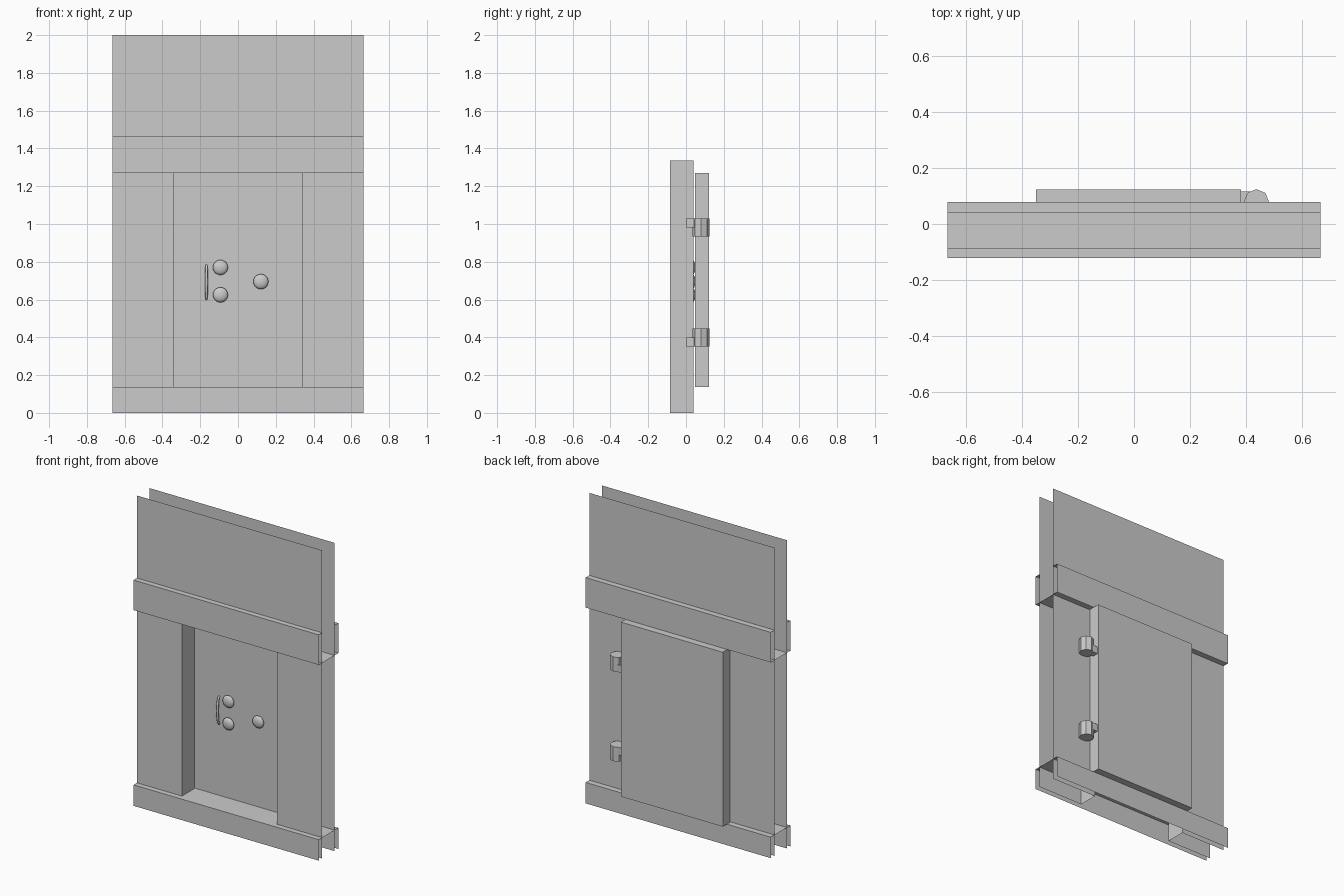
import bpy, bmesh, math
from mathutils import Matrix

if "Cube" in bpy.data.objects:
    bpy.data.objects.remove(bpy.data.objects["Cube"])

W = 0.665                      # half width of the wall
X0, X1 = -0.342, 0.339         # doorway sides
F, B = -0.086, 0.041           # front and back wall sheets
BF, BB = -0.121, 0.079         # outer faces of the trim bands


def finish(name, bm):
    bmesh.ops.remove_doubles(bm, verts=bm.verts, dist=1e-5)
    bmesh.ops.recalc_face_normals(bm, faces=bm.faces)
    me = bpy.data.meshes.new(name)
    bm.to_mesh(me)
    bm.free()
    ob = bpy.data.objects.new(name, me)
    bpy.context.collection.objects.link(ob)
    return ob


def sheet(bm, a, b):
    """Rectangle between opposite corners that share one coordinate."""
    i = next(k for k in range(3) if abs(a[k] - b[k]) < 1e-9)
    u, v = [k for k in range(3) if k != i]
    pts = []
    for p, q in ((a, a), (b, a), (b, b), (a, b)):
        c = list(a)
        c[u], c[v] = p[u], q[v]
        pts.append(bm.verts.new(c))
    bm.faces.new(pts)


def box(name, a, b):
    bm = bmesh.new()
    size = [b[k] - a[k] for k in range(3)]
    mid = [(b[k] + a[k]) / 2 for k in range(3)]
    bmesh.ops.create_cube(bm, size=1, matrix=Matrix.Translation(mid) @ Matrix.Diagonal((*size, 1)))
    return finish(name, bm)


# wall: two open sheets with a doorway, joined by the jambs
bm = bmesh.new()
for y in (F, B):
    sheet(bm, (-W, y, 0), (X0, y, 1.335))
    sheet(bm, (X1, y, 0), (W, y, 1.335))
    for a, b in ((-W, X0), (X0, X1), (X1, W)):
        sheet(bm, (a, y, 1.335), (b, y, 2))
for x in (X0, X1):
    sheet(bm, (x, F, 0), (x, B, 1.335))
finish("wall", bm)

# trim bands: open channels wrapping both sides of the wall
bm = bmesh.new()
for y, inner in ((BF, F), (BB, B)):
    sheet(bm, (-W, y, 1.27), (W, y, 1.465))
    sheet(bm, (-W, y, 1.465), (W, inner, 1.465))
sheet(bm, (-W, BF, 1.27), (W, BB, 1.27))
finish("lintel_band", bm)

bm = bmesh.new()
for y in (BF, BB):
    sheet(bm, (-W, y, 0), (W, y, 0.136))
sheet(bm, (-W, BF, 0.136), (W, BB, 0.136))
finish("sill_band", bm)

# door slab behind the opening
DF = 0.047
box("door", (-0.35, DF, 0.137), (0.381, 0.123, 1.269))

# hinges: eight-sided barrel, door arm and wall arm, mirrored top and bottom
for name, z_in, z_out in (("upper", 0.934, 1.028), ("lower", 0.446, 0.352)):
    zm = (z_in + z_out) / 2
    bm = bmesh.new()
    bmesh.ops.create_cone(bm, cap_ends=True, segments=8, radius1=0.045, radius2=0.045,
                          depth=abs(z_out - z_in), matrix=Matrix.Translation((0.436, 0.079, zm)))
    finish(name + "_hinge_barrel", bm)
    lo, hi = sorted((z_in, zm))
    box(name + "_hinge_door_arm", (0.375, 0.075, lo), (0.43, 0.115, hi))
    lo, hi = sorted((zm, z_out))
    box(name + "_hinge_wall_arm", (0.415, 0.0, lo), (0.457, 0.07, hi))

# round knobs: lathed profile (radius, distance from the door)
profile = [(0.018, 0.0), (0.03, 0.003), (0.038, 0.008), (0.04, 0.013),
           (0.037, 0.019), (0.028, 0.025), (0.015, 0.029), (0.0, 0.03)]
for i, (x, z) in enumerate(((-0.093, 0.77), (-0.093, 0.625), (0.121, 0.695))):
    bm = bmesh.new()
    vs = [bm.verts.new((x + r, DF - d, z)) for r, d in profile]
    es = [bm.edges.new(p) for p in zip(vs, vs[1:])]
    bmesh.ops.spin(bm, geom=vs + es, cent=(x, 0, z), axis=(0, 1, 0),
                   angle=2 * math.pi, steps=20)
    ob = finish("knob_%d" % (i + 1), bm)
    for p in ob.data.polygons:
        p.use_smooth = True

# bowed pull handle
cu = bpy.data.curves.new("pull_handle", "CURVE")
cu.dimensions = "3D"
cu.bevel_depth = 0.008
cu.bevel_resolution = 2
cu.use_fill_caps = True
sp = cu.splines.new("POLY")
N = 13
sp.points.add(N - 1)
for i, p in enumerate(sp.points):
    t = math.pi * i / (N - 1)
    p.co = (-0.167, DF - 0.02 * math.sin(t), 0.692 - 0.09 * math.cos(t), 1)
    p.radius = 0.65 + 0.35 * math.sin(t)
bpy.context.collection.objects.link(bpy.data.objects.new("pull_handle", cu))
